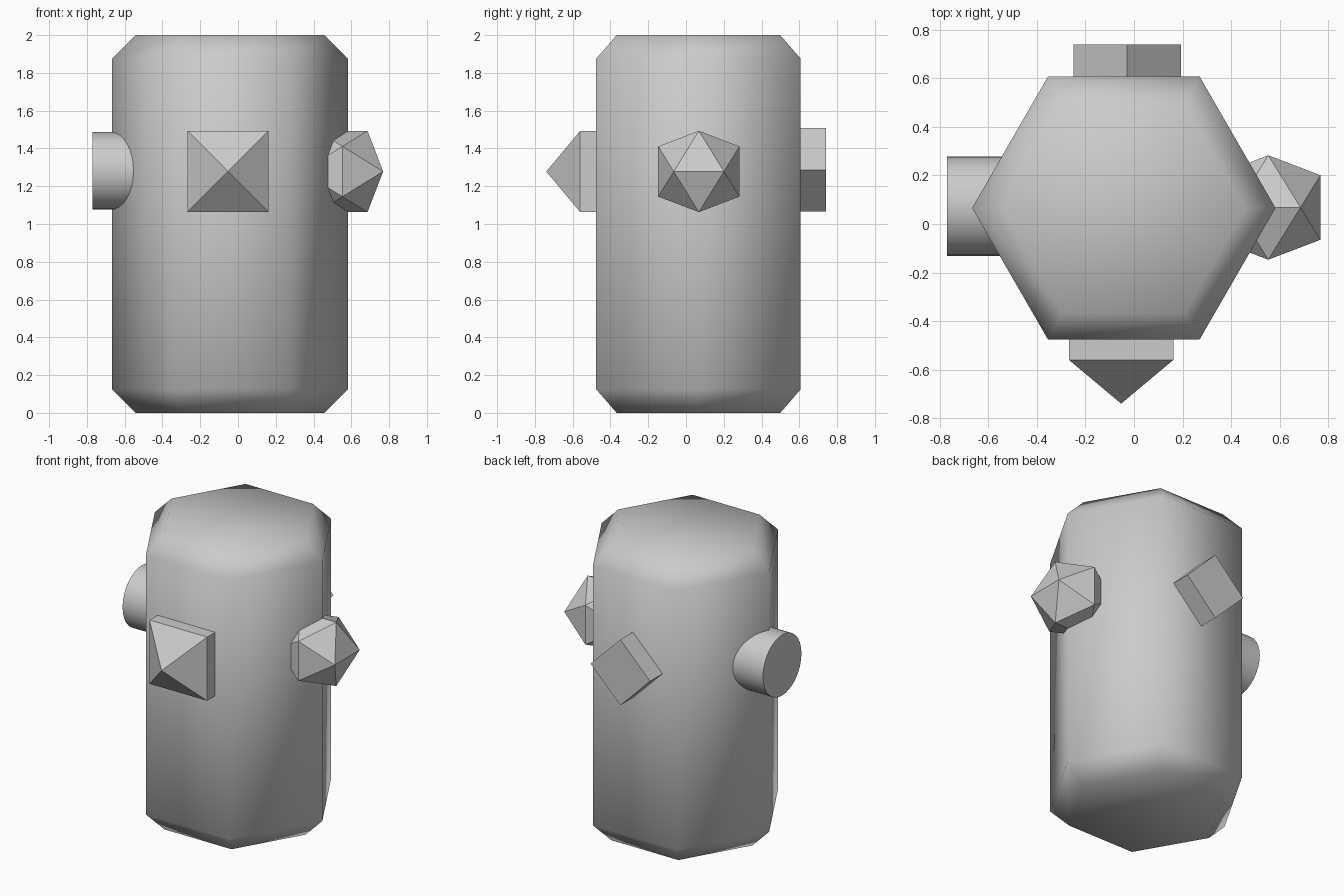
import bpy, bmesh
from math import sin, cos, pi, radians, sqrt
from mathutils import Vector

if "Cube" in bpy.data.objects:
    bpy.data.objects.remove(bpy.data.objects["Cube"])


def finish(name, bm, smooth_angle=None):
    bmesh.ops.remove_doubles(bm, verts=bm.verts, dist=1e-5)
    bmesh.ops.recalc_face_normals(bm, faces=bm.faces)
    mesh = bpy.data.meshes.new(name)
    bm.to_mesh(mesh)
    bm.free()
    obj = bpy.data.objects.new(name, mesh)
    bpy.context.collection.objects.link(obj)
    if smooth_angle:
        bpy.ops.object.select_all(action='DESELECT')
        obj.select_set(True)
        bpy.context.view_layer.objects.active = obj
        bpy.ops.object.shade_smooth_by_angle(angle=radians(smooth_angle))
    return obj


def loft(name, origin, direction, profile, sides, turn=0.0, smooth_angle=None):
    """Stack of regular polygons; profile lists (distance along axis, radius)."""
    rot = Vector((0, 0, 1)).rotation_difference(Vector(direction))
    bm = bmesh.new()
    rings = []
    for d, r in profile:
        ring = []
        for i in range(sides):
            a = turn + 2 * pi * i / sides
            p = rot @ Vector((max(r, 0) * cos(a), max(r, 0) * sin(a), d))
            ring.append(bm.verts.new(Vector(origin) + p))
        rings.append(ring)
    for lo, hi in zip(rings, rings[1:]):
        for i in range(sides):
            j = (i + 1) % sides
            bm.faces.new((lo[i], lo[j], hi[j], hi[i]))
    bm.faces.new(rings[0][::-1])
    if profile[-1][1] > 0:
        bm.faces.new(rings[-1])
    return finish(name, bm, smooth_angle)


# Six-sided body with bevelled ends, smooth shaded all over
loft("body", (-0.042, 0.066, 0), (0, 0, 1),
     [(0, 0.5), (0.125, 0.625), (1.875, 0.625), (2, 0.5)], 6, smooth_angle=180)

# Round peg on the left
loft("round_peg", (-0.56, 0.074, 1.281), (-1, 0, 0),
     [(-0.21, 0.205), (0.21, 0.205)], 32, smooth_angle=30)

# Square block with a pyramid tip on the front
loft("pyramid_peg", (-0.053, -0.56, 1.278), (0, -1, 0),
     [(-0.18, 0.215 * sqrt(2)), (0, 0.215 * sqrt(2)), (0.18, 0)], 4, turn=pi / 4)

# Cube on the back, standing on its corner
loft("cube_peg", (-0.028, 0.583, 1.287), (0, 1, 0),
     [(-0.157, 0.222), (0.157, 0.222)], 4)

# Twenty-sided gem on the right
bm = bmesh.new()
long, short = 0.215, 0.133
for s in (-1, 1):
    for t in (-1, 1):
        for p in ((s * long, t * short, 0), (0, s * long, t * short), (t * short, 0, s * long)):
            bm.verts.new(Vector((0.553, 0.068, 1.278)) + Vector(p))
bmesh.ops.convex_hull(bm, input=bm.verts)
finish("gem_peg", bm)
